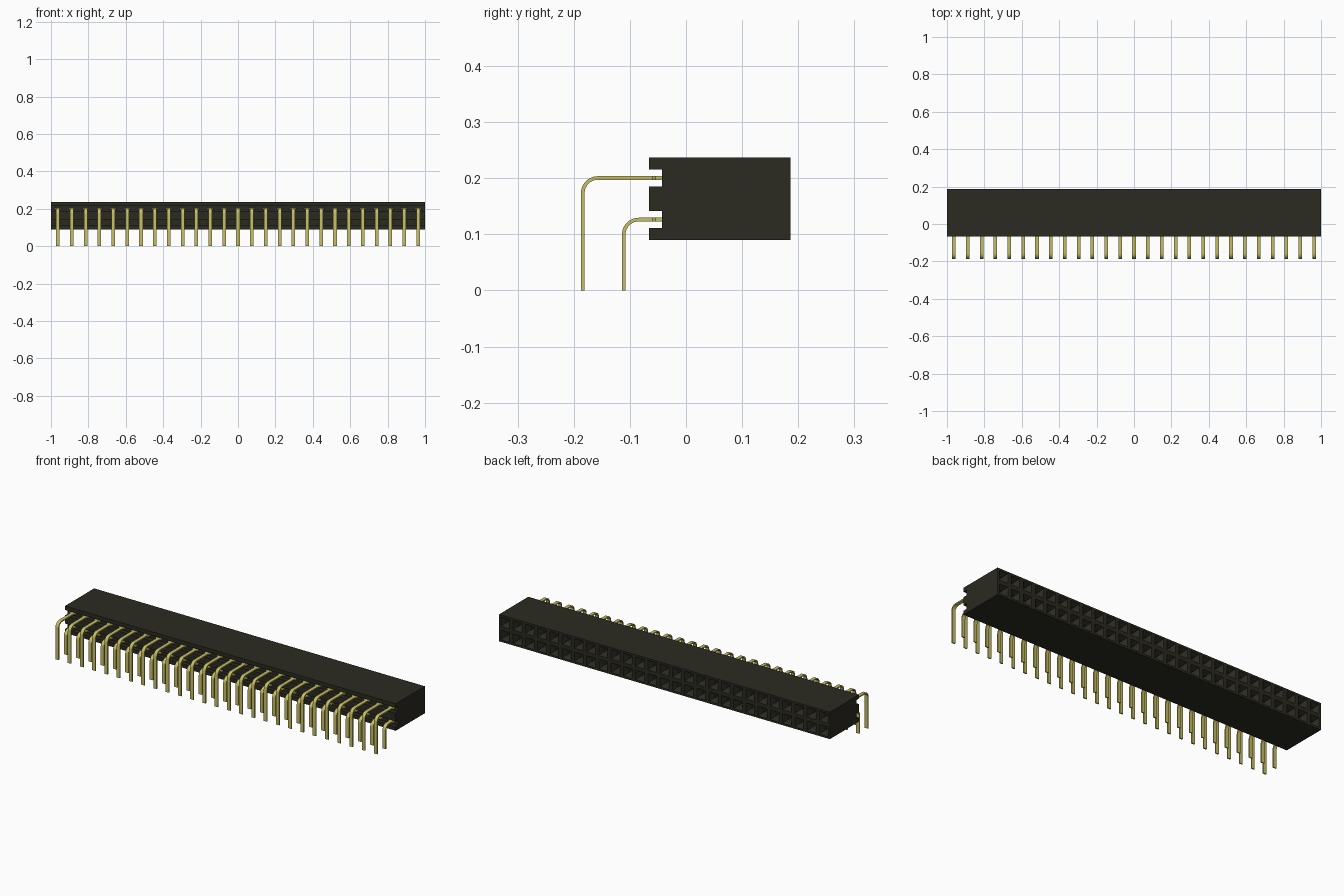
import bpy, bmesh, math

cube = bpy.data.objects.get("Cube")
if cube:
    bpy.data.objects.remove(cube, do_unlink=True)

COLS = 27
PITCH = 2.0 / COLS
Z0, Z1 = 0.090, 0.237          # housing bottom and top
YF, YS, YB = -0.066, -0.043, 0.186   # front, slot floor, back
ZMID = (Z0 + Z1) / 2
CELL_H = (Z1 - Z0) / 2
ROWS = (ZMID - PITCH / 2, ZMID + PITCH / 2)


def make_material(name, rgb, rough, metal=0.0):
    m = bpy.data.materials.new(name)
    m.use_nodes = True
    col = (*rgb, 1.0)
    m.diffuse_color = col
    b = m.node_tree.nodes["Principled BSDF"]
    b.inputs["Base Color"].default_value = col
    b.inputs["Roughness"].default_value = rough
    b.inputs["Metallic"].default_value = metal
    return m


black = make_material("black plastic", (0.024, 0.023, 0.015), 0.6)
gold = make_material("gold contact", (0.56, 0.52, 0.13), 0.4)


def finish(bm, name, mat):
    bmesh.ops.remove_doubles(bm, verts=bm.verts, dist=1e-5)
    bmesh.ops.recalc_face_normals(bm, faces=bm.faces)
    me = bpy.data.meshes.new(name)
    bm.to_mesh(me)
    bm.free()
    me.materials.append(mat)
    ob = bpy.data.objects.new(name, me)
    bpy.context.collection.objects.link(ob)
    return ob


def ring(bm, cx, cz, w, h, y):
    return [bm.verts.new((cx + sx * w / 2, y, cz + sz * h / 2))
            for sx, sz in ((-1, -1), (1, -1), (1, 1), (-1, 1))]


def loft(bm, rings):
    for a, b in zip(rings, rings[1:]):
        n = len(a)
        for i in range(n):
            bm.faces.new((a[i], a[(i + 1) % n], b[(i + 1) % n], b[i]))


# Housing: slotted side profile swept along x, one station per column
profile = [(YB, Z0), (YF, Z0)]
for rz in ROWS:
    profile += [(YF, rz - 0.015), (YS, rz - 0.015), (YS, rz + 0.015), (YF, rz + 0.015)]
profile += [(YF, Z1), (YB, Z1), (YB, ZMID)]

bm = bmesh.new()
stations = [[bm.verts.new((-1 + i * PITCH, y, z)) for y, z in profile]
            for i in range(COLS + 1)]
n = len(profile)
for a, b in zip(stations, stations[1:]):
    for i in range(n - 2):          # the back is filled by the socket cells
        bm.faces.new((a[i], a[i + 1], b[i + 1], b[i]))
bm.faces.new(stations[0])
bm.faces.new(stations[-1])

# Socket cells: rim, tapered lead-in, straight square hole
for i in range(COLS):
    cx = -1 + (i + 0.5) * PITCH
    for k, cz in enumerate((ZMID - CELL_H / 2, ZMID + CELL_H / 2)):
        rings = [ring(bm, cx, cz, PITCH, CELL_H, YB),
                 ring(bm, cx, cz, 0.052, 0.052, YB),
                 ring(bm, cx, cz, 0.027, 0.027, YB - 0.022),
                 ring(bm, cx, cz, 0.027, 0.027, YB - 0.16)]
        loft(bm, rings)
        bm.faces.new(rings[-1])
finish(bm, "socket_housing", black)


# Bent pins: flat strip with a rounded elbow and a wider shoulder at the slot
T, W, WS, R = 0.0065, 0.019, 0.034, 0.027


def pin_path(y, z):
    """Centre line stations: (y, z, normal angle, width)."""
    pts = [(y, 0.0, 0.0, W)]
    for s in range(9):
        a = math.radians(90) * s / 8
        pts.append((y + R - R * math.cos(a), z - R + R * math.sin(a), a, W))
    up = math.radians(90)
    pts += [(-0.060, z, up, W), (-0.054, z, up, WS), (YS + 0.012, z, up, WS)]
    return pts


def build_pins(name, y, z):
    bm = bmesh.new()
    for i in range(COLS):
        cx = -1 + (i + 0.5) * PITCH
        rings = []
        for py, pz, a, w in pin_path(y, z):
            ny, nz = -math.cos(a) * T / 2, math.sin(a) * T / 2
            rings.append([bm.verts.new((cx + sx * w / 2, py + sn * ny, pz + sn * nz))
                          for sx, sn in ((-1, -1), (1, -1), (1, 1), (-1, 1))])
        loft(bm, rings)
        bm.faces.new(rings[0])
        bm.faces.new(rings[-1])
    ob = finish(bm, name, gold)
    bpy.ops.object.select_all(action='DESELECT')
    ob.select_set(True)
    bpy.context.view_layer.objects.active = ob
    bpy.ops.object.shade_smooth_by_angle(angle=math.radians(30))


build_pins("lower_pins", -0.111, ROWS[0])
build_pins("upper_pins", -0.184, ROWS[1])
